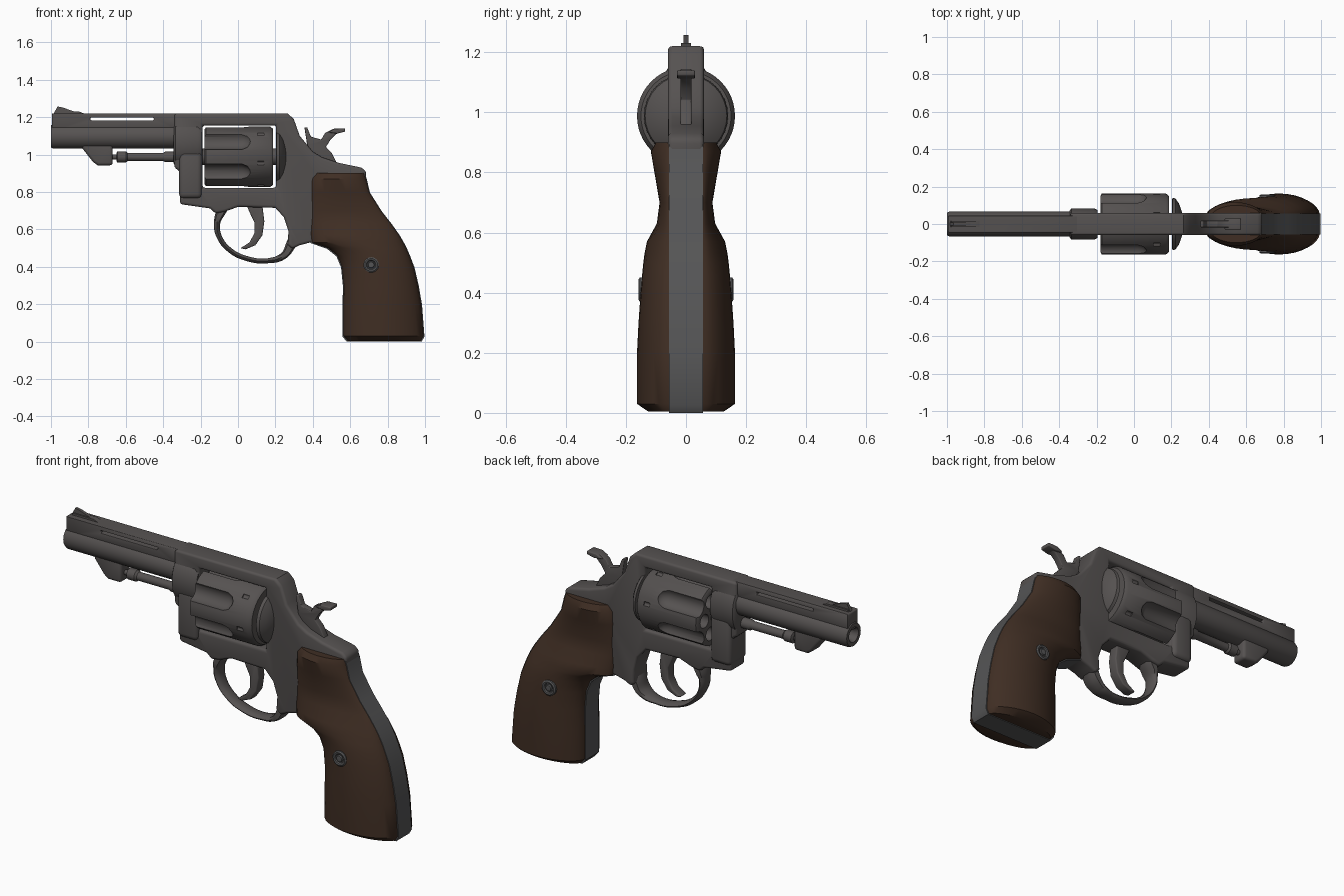
import bpy
import bmesh
from math import sin, cos, pi, radians
from mathutils import Vector, Matrix

default_cube = bpy.data.objects.get("Cube")
if default_cube:
    bpy.data.objects.remove(default_cube, do_unlink=True)


def make_material(name, color):
    mat = bpy.data.materials.new(name)
    mat.use_nodes = True
    mat.diffuse_color = (*color, 1)
    shader = next(n for n in mat.node_tree.nodes if n.type == 'BSDF_PRINCIPLED')
    shader.inputs["Base Color"].default_value = (*color, 1)
    return mat


STEEL = make_material("dark steel", (.092, .084, .082))
GREY = make_material("neutral grey steel", (.09, .09, .092))
WOOD = make_material("dark walnut", (.05, .027, .017))
parts = []


def add_object(name, bm, mat):
    """Turn a bmesh into a named, coloured object."""
    bmesh.ops.recalc_face_normals(bm, faces=bm.faces)
    mesh = bpy.data.meshes.new(name)
    bm.to_mesh(mesh)
    bm.free()
    mesh.materials.append(mat)
    ob = bpy.data.objects.new(name, mesh)
    bpy.context.scene.collection.objects.link(ob)
    parts.append(ob)
    return ob


def bake(ob):
    """Replace the mesh by its modified result."""
    bpy.context.view_layer.update()
    graph = bpy.context.evaluated_depsgraph_get()
    mesh = bpy.data.meshes.new_from_object(ob.evaluated_get(graph))
    ob.modifiers.clear()
    ob.data = mesh


def bevel(ob, width, segments=3):
    mod = ob.modifiers.new("bevel", 'BEVEL')
    mod.width, mod.segments = width, segments
    mod.limit_method, mod.angle_limit = 'ANGLE', radians(50)
    mod.use_clamp_overlap = False
    bake(ob)


def cut(ob, cutter):
    mod = ob.modifiers.new("cut", 'BOOLEAN')
    mod.operation, mod.object, mod.solver = 'DIFFERENCE', cutter, 'EXACT'
    bake(ob)
    parts.remove(cutter)
    bpy.data.objects.remove(cutter, do_unlink=True)


def prism(name, outline, half, mat=STEEL, round_edge=0):
    """Side outline in x and z, extruded to both sides in y."""
    bm = bmesh.new()
    face = bm.faces.new([bm.verts.new((x, -half, z)) for x, z in outline])
    grown = bmesh.ops.extrude_face_region(bm, geom=[face])["geom"]
    moved = [v for v in grown if isinstance(v, bmesh.types.BMVert)]
    bmesh.ops.translate(bm, verts=moved, vec=(0, 2 * half, 0))
    ob = add_object(name, bm, mat)
    if round_edge:
        bevel(ob, round_edge)
    return ob


def box(name, x0, x1, z0, z1, half, round_edge=0):
    corners = [(x0, z0), (x1, z0), (x1, z1), (x0, z1)]
    return prism(name, corners, half, STEEL, round_edge)


def spin(bm, profile, y, z, sides=32):
    """Revolve (x, radius) pairs about a line along x."""
    rings = []
    for x, r in profile:
        turns = [2 * pi * i / sides for i in range(sides if r else 1)]
        rings.append([bm.verts.new((x, y + r * cos(a), z + r * sin(a))) for a in turns])
    for a, b in zip(rings, rings[1:]):
        for i in range(sides):
            j = (i + 1) % sides
            quad = [a[i % len(a)], a[j % len(a)], b[j % len(b)], b[i % len(b)]]
            bm.faces.new(list(dict.fromkeys(quad)))
    for ring in (rings[0], rings[-1]):
        if len(ring) > 1:
            bm.faces.new(ring)


def lathe(name, profile, z, mat=STEEL, sides=32):
    bm = bmesh.new()
    spin(bm, profile, 0, z, sides)
    return add_object(name, bm, mat)


# Barrel with bore, vented rib, sight and underlug
lathe("barrel", [(-.6, 0), (-.6, .032), (-.98, .032), (-1, .04), (-1, .06),
                 (-.988, .066), (-.3, .066)], 1.097)
rib = box("barrel_rib", -.995, -.3, 1.12, 1.22, .045)
cut(rib, box("rib_slot", -.79, -.45, 1.183, 1.197, .2))
bevel(rib, .006, 2)
prism("front_sight", [(-.99, 1.21), (-.965, 1.257), (-.94, 1.252), (-.83, 1.215)], .008)
prism("sight_base", [(-.985, 1.21), (-.975, 1.23), (-.85, 1.23), (-.8, 1.21)], .016)
prism("underlug", [(-.84, 1.06), (-.83, 1.03), (-.775, .96), (-.75, .942),
                   (-.67, .942), (-.67, 1.06)], .042, STEEL, .016)
lathe("ejector_rod", [(-.65, .02), (-.645, .03), (-.6, .03), (-.59, .022),
                      (-.4, .022), (-.39, .028), (-.3, .028)], .987, STEEL, 20)
lathe("rod_tip", [(-.68, .014), (-.64, .014)], .987, STEEL, 12)

# Frame with cylinder window
frame = prism("frame", [
    (-.34, 1.22), (.265, 1.22), (.298, 1.19), (.33, 1.1), (.4, 1.015), (.45, .985),
    (.54, .955), (.66, .93), (.685, .91), (.685, .85), (.45, .85), (.43, .53),
    (.387, .53), (.33, .515), (.29, .495), (.265, .52), (.27, .59), (.245, .665),
    (.2, .715), (0, .72), (-.07, .695), (-.12, .685), (-.15, .712), (-.31, .735),
    (-.31, .91), (-.34, .93)], .06)
cut(frame, box("window_cutter", -.19, .204, .822, 1.156, .3))
bevel(frame, .014)

# Swollen barrel seat and crane at the front of the frame
seat = lathe("barrel_seat", [(-.345, .07), (-.335, .084), (-.215, .084), (-.195, .075)], 0)
seat.data.transform(Matrix.Translation((0, 0, 1.06)) @ Matrix.Diagonal((1, 1, 1.5, 1)))
box("crane", -.315, -.192, .765, 1.02, .076, .025)

# Recoil shield
lathe("recoil_shield", [(.204, .13), (.206, .14), (.222, .136), (.24, .11),
                        (.253, .075), (.262, .04), (.264, 0)], .988)

# Fluted cylinder
AXIS = .988
drum = lathe("cylinder", [(-.18, .15), (-.172, .163), (.17, .163), (.187, .15)], AXIS, STEEL, 48)
bm = bmesh.new()
for k in range(6):
    for turn, reach, profile in (
            (30, .18, [(-.3, .052), (.02, .052), (.05, .04), (.065, .02), (.07, 0)]),
            (0, .1, [(-.3, .036), (-.06, .036)]),
            (12, .168, [(.105, .012), (.14, .012)])):
        a = radians(turn + 60 * k)
        spin(bm, profile, reach * cos(a), AXIS + reach * sin(a), 20)
cut(drum, add_object("flute_cutter", bm, STEEL))
lathe("cylinder_pin", [(-.2, .045), (.21, .045)], AXIS, STEEL, 16)

# Trigger guard swept along a curve
path = [(-.085, .71, .03), (-.112, .63, .017), (-.1, .56, .015), (-.045, .49, .014),
        (.04, .446, .014), (.16, .432, .014), (.245, .46, .02), (.29, .53, .03)]
curve = bpy.data.curves.new("guard_path", 'CURVE')
curve.dimensions, curve.bevel_depth = '3D', 1
curve.bevel_resolution, curve.use_fill_caps = 3, True
spline = curve.splines.new('BEZIER')
spline.bezier_points.add(len(path) - 1)
for point, (x, z, r) in zip(spline.bezier_points, path):
    point.co, point.radius = (x, 0, z), r
    point.handle_left_type = point.handle_right_type = 'AUTO'
helper = bpy.data.objects.new("guard_path", curve)
bpy.context.scene.collection.objects.link(helper)
bpy.context.view_layer.update()
swept = helper.evaluated_get(bpy.context.evaluated_depsgraph_get())
bm = bmesh.new()
bm.from_mesh(bpy.data.meshes.new_from_object(swept))
bmesh.ops.scale(bm, vec=(1, 2.6, 1), verts=bm.verts)
# keep the flared ends inside the frame width
for v in bm.verts:
    v.co.y = max(-.045, min(.045, v.co.y))
add_object("trigger_guard", bm, STEEL)
bpy.data.objects.remove(helper, do_unlink=True)

# Trigger and hammer
prism("trigger", [(.045, .73), (.13, .73), (.141, .643), (.13, .568), (.093, .515),
                  (.04, .493), (.013, .499), (.061, .53), (.088, .579), (.088, .637),
                  (.067, .68)], .028, STEEL, .007)
prism("hammer", [(.355, 1.145), (.37, 1.145), (.39, 1.095), (.445, 1.08), (.465, 1.115),
                 (.505, 1.135), (.56, 1.138), (.56, 1.122), (.525, 1.11), (.495, 1.08),
                 (.47, 1.04), (.5, 1.01), (.53, .95), (.42, .95), (.37, 1.05)], .018, STEEL, .004)
prism("hammer_spur", [(.48, 1.118), (.515, 1.138), (.572, 1.14), (.572, 1.122),
                      (.53, 1.112)], .03, STEEL, .005)

# Grip rows: height, front x, back x, half width
rows = [(.9, .42, .675, .1), (.87, .395, .685, .117), (.8, .391, .702, .105),
        (.7, .39, .765, .088), (.63, .389, .82, .097), (.57, .388, .862, .13),
        (.53, .393, .885, .138), (.5, .48, .9, .142), (.46, .53, .917, .146),
        (.4, .555, .94, .151), (.3, .565, .963, .158), (.2, .563, .98, .163),
        (.03, .563, .993, .163), (.004, .585, .978, .125)]

# Steel grip core between the wooden panels
EDGE = .004
core = [(f - EDGE, z) for z, f, b, w in rows] + [(b + EDGE, z) for z, f, b, w in rows[::-1]]
core = [(x, max(0, z - EDGE)) for x, z in core]
prism("grip_core", core, .056, GREY)

# Wooden grip panels, bulging out from the core, with a screw on each side
STEPS = 16
for side, label in ((1, "left"), (-1, "right")):
    bm = bmesh.new()
    grid = []
    for z, front, back, wide in rows:
        line = []
        for i in range(STEPS + 1):
            t = (1 - cos(pi * i / STEPS)) / 2
            y = .05 + (wide - .05) * max(0, sin(pi * t)) ** .5
            line.append(bm.verts.new((front + (back - front) * t, side * y, z)))
        grid.append(line)
    for a, b in zip(grid, grid[1:]):
        for i in range(STEPS):
            bm.faces.new((a[i], a[i + 1], b[i + 1], b[i]))
        bm.faces.new((a[0], b[0], b[-1], a[-1]))
    bm.faces.new(grid[0])
    bm.faces.new(grid[-1])
    add_object(label + "_grip_panel", bm, WOOD)

    screw = lathe(label + "_grip_screw", [(.12, .041), (.153, .041), (.158, .034), (.156, .026),
                                          (.15, .022), (.15, .018), (.157, .015), (.158, 0)],
                  0, GREY, 24)
    screw.data.transform(Matrix.Translation((.712, 0, .41)) @ Matrix.Rotation(side * pi / 2, 4, 'Z'))

# Smooth shading with sharp edges kept
bpy.ops.object.select_all(action='DESELECT')
for ob in parts:
    ob.select_set(True)
bpy.context.view_layer.objects.active = frame
bpy.ops.object.shade_smooth_by_angle(angle=radians(38))
